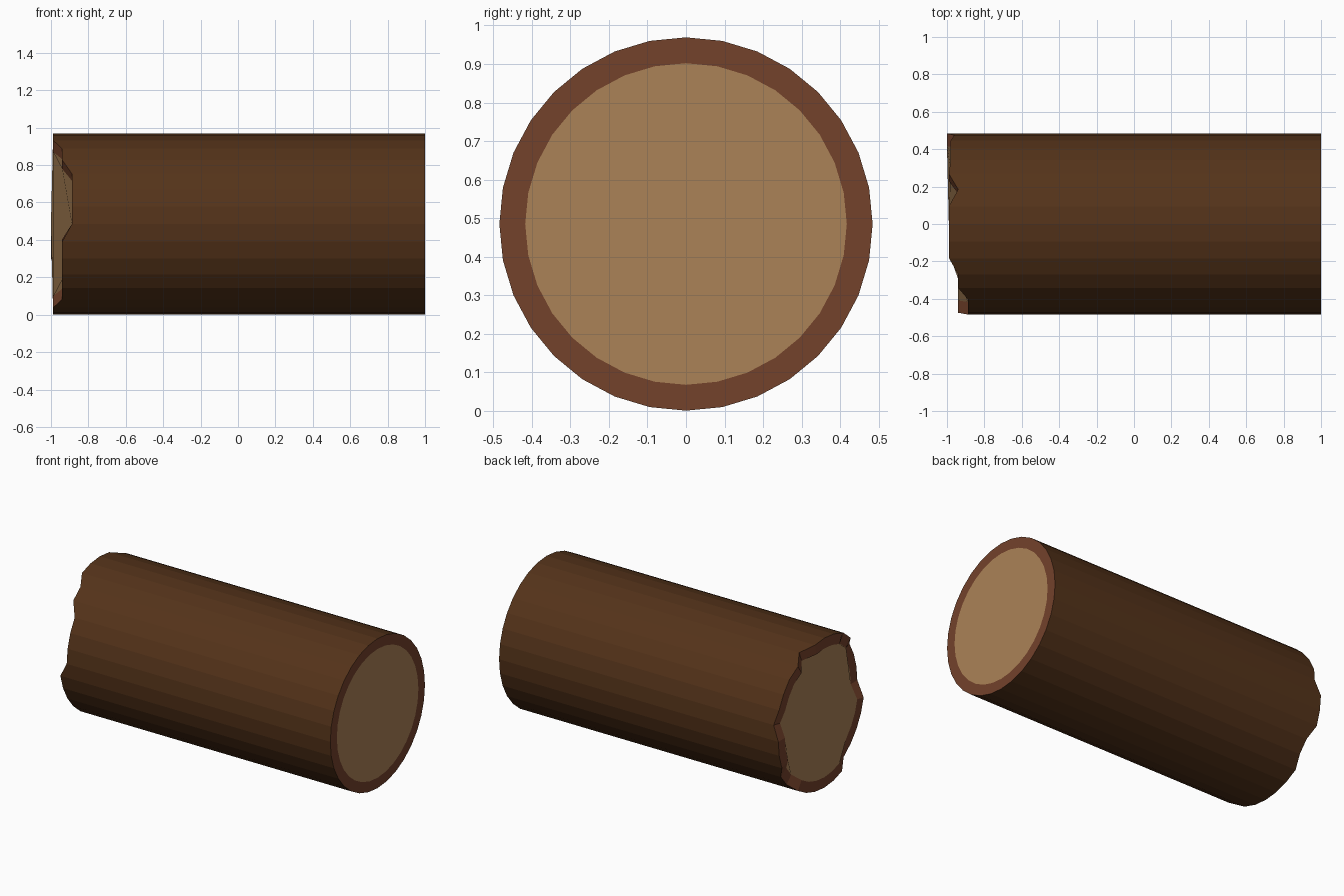
import bpy, bmesh, math

if "Cube" in bpy.data.objects:
    bpy.data.objects.remove(bpy.data.objects["Cube"])

N, R_OUT, R_IN, ZC = 32, 0.484, 0.417, 0.485

# broken end: x of each rim point, top -> front -> bottom -> back
front = [-.99, -.99, -.988, -.94, -.94, -.888, -.888, -.888, -.888,
         -.94, -.94, -.94, -.94, -.94, -.988, -.99, -.99]
back = [-.99, -.99, -.99, -.96, -.96, -1, -1, -1, -.96,
        -.98, -.98, -.98, -.99, -.94, -.99]
broken = front + back
sawn = [1.0] * N


def material(name, rgb):
    m = bpy.data.materials.new(name)
    m.diffuse_color = (*rgb, 1)
    m.use_nodes = True
    m.node_tree.nodes["Principled BSDF"].inputs["Base Color"].default_value = m.diffuse_color
    return m


def ring(bm, radius, xs):
    out = []
    for i, x in enumerate(xs):
        a = 2 * math.pi * i / N
        out.append(bm.verts.new((x, -radius * math.sin(a), ZC + radius * math.cos(a))))
    return out


def bridge(bm, a, b, mat):
    for i in range(N):
        j = (i + 1) % N
        bm.faces.new((a[i], a[j], b[j], b[i])).material_index = mat


bm = bmesh.new()
lo, li = ring(bm, R_OUT, broken), ring(bm, R_IN, broken)
ro, ri = ring(bm, R_OUT, sawn), ring(bm, R_IN, sawn)

bridge(bm, lo, ro, 0)      # bark side
bridge(bm, li, lo, 1)      # bark rim, broken end
bridge(bm, ro, ri, 1)      # bark rim, sawn end
bm.faces.new(li[::-1]).material_index = 2   # wood, broken end
bm.faces.new(ri).material_index = 2         # wood, sawn end
bmesh.ops.recalc_face_normals(bm, faces=bm.faces)

mesh = bpy.data.meshes.new("log")
bm.to_mesh(mesh)
bm.free()
for m in (material("bark", (.089, .033, .010)),
          material("bark_rim", (.174, .054, .024)),
          material("wood", (.407, .223, .095))):
    mesh.materials.append(m)
log = bpy.data.objects.new("log", mesh)
bpy.context.collection.objects.link(log)
